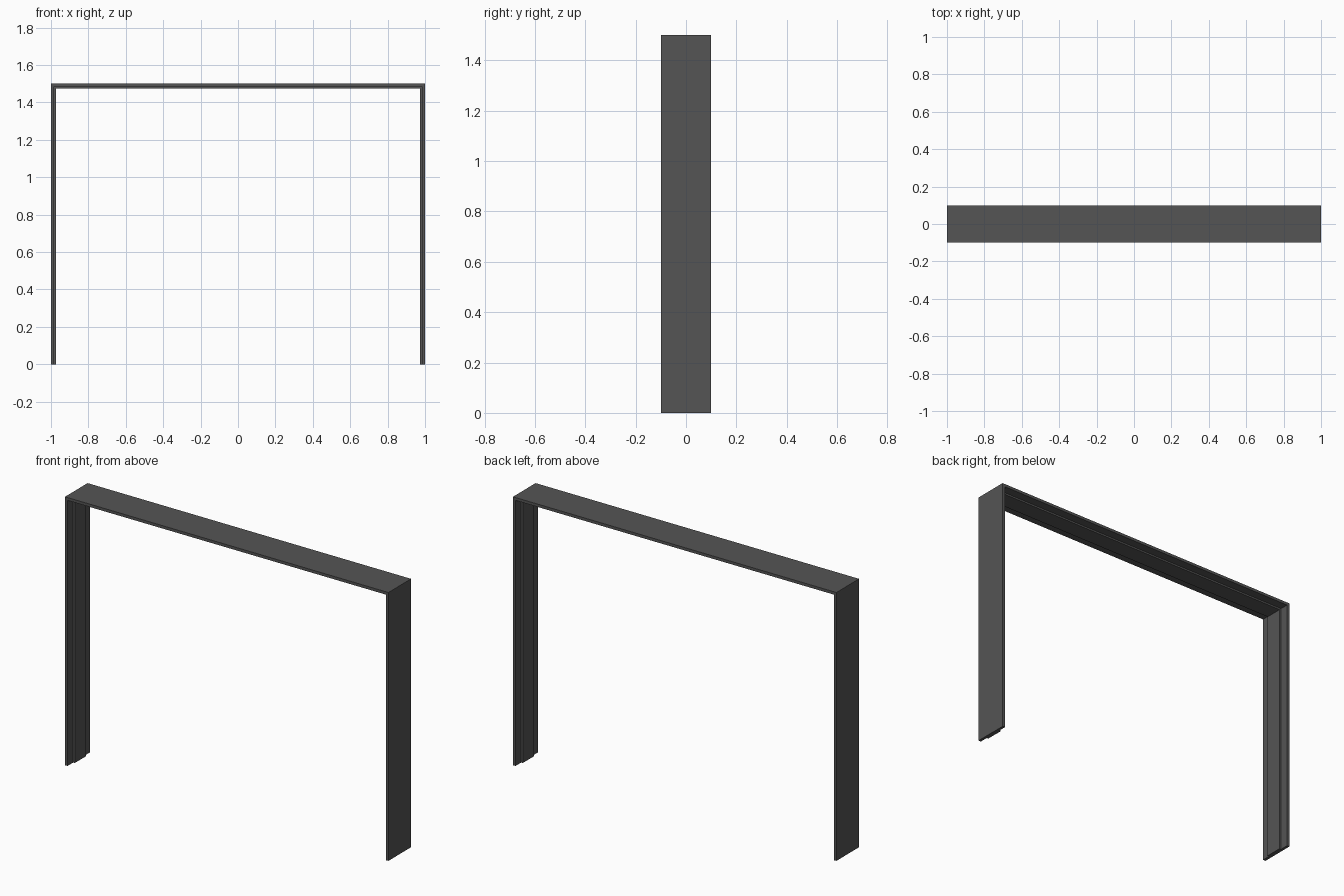
import bpy, bmesh

if "Cube" in bpy.data.objects:
    bpy.data.objects.remove(bpy.data.objects["Cube"])

W, H, D = 1.0, 1.5, 0.1      # half width, height, half depth
BOARD, STOP = 0.016, 0.026   # inward thickness at the rebates and at the stop
S = 0.05                     # half width of the raised stop

mat = bpy.data.materials.new("dark grey")
mat.diffuse_color = (0.09, 0.09, 0.09, 1)
mat.use_nodes = True
mat.node_tree.nodes["Principled BSDF"].inputs["Base Color"].default_value = mat.diffuse_color

# Cross-section of the door lining: (inward offset, y)
profile = [(0, -D), (BOARD, -D), (BOARD, -S), (STOP, -S),
           (STOP, S), (BOARD, S), (BOARD, D), (0, D)]

# Sweep up the left jamb, across the head and down the right jamb, mitred
bm = bmesh.new()
stations = [
    lambda d: (-W + d, 0),
    lambda d: (-W + d, H - d),
    lambda d: (W - d, H - d),
    lambda d: (W - d, 0),
]
rings = []
for place in stations:
    ring = []
    for d, y in profile:
        x, z = place(d)
        ring.append(bm.verts.new((x, y, z)))
    rings.append(ring)

n = len(profile)
for a, b in zip(rings, rings[1:]):
    for i in range(n):
        j = (i + 1) % n
        bm.faces.new((a[i], a[j], b[j], b[i]))

# Closed feet
bm.faces.new(rings[0])
bm.faces.new(rings[-1])
bmesh.ops.recalc_face_normals(bm, faces=bm.faces[:])

mesh = bpy.data.meshes.new("door_frame")
bm.to_mesh(mesh)
bm.free()
mesh.materials.append(mat)
bpy.context.collection.objects.link(bpy.data.objects.new("door_frame", mesh))
